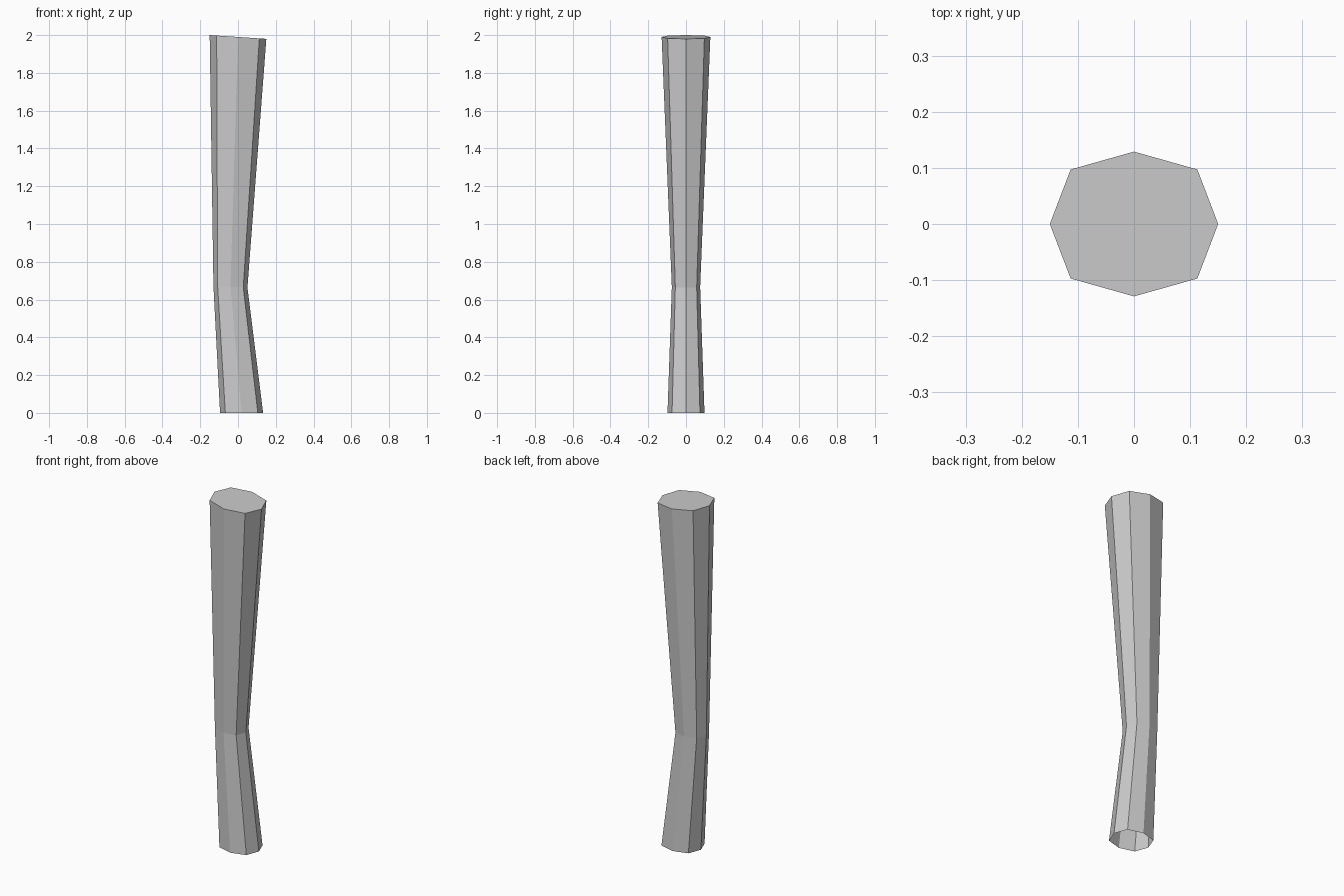
import bpy, bmesh
from math import cos, sin, pi, sqrt

if "Cube" in bpy.data.objects:
    bpy.data.objects.remove(bpy.data.objects["Cube"])

SIDES = 8
# Cross-sections: centre x, x radius, y radius, centre z, z tilt across x
SECTIONS = [
    (0.019, 0.114, 0.098, 0.0, 0.0),
    (-0.040, 0.090, 0.075, 0.667, -0.003),
    (0.0, 0.150, 0.129, 1.99, -0.010),
]


def ring(bm, cx, rx, ry, cz, tilt):
    verts = []
    for i in range(SIDES):
        a = 2 * pi * i / SIDES
        bulge = 1.065 if i % 2 else 1.0   # diagonal corners sit slightly wide
        x, y = cos(a) * bulge, sin(a) * bulge
        verts.append(bm.verts.new((cx + rx * x, ry * y, cz + tilt * x)))
    return verts


# Bent post: open at the foot, capped at the slanted top
bm = bmesh.new()
rings = [ring(bm, *s) for s in SECTIONS]
for lower, upper in zip(rings, rings[1:]):
    for i in range(SIDES):
        j = (i + 1) % SIDES
        bm.faces.new((lower[i], lower[j], upper[j], upper[i]))
bm.faces.new(rings[-1])

mesh = bpy.data.meshes.new("bent_post")
bm.to_mesh(mesh)
bm.free()
bpy.context.collection.objects.link(bpy.data.objects.new("bent_post", mesh))
